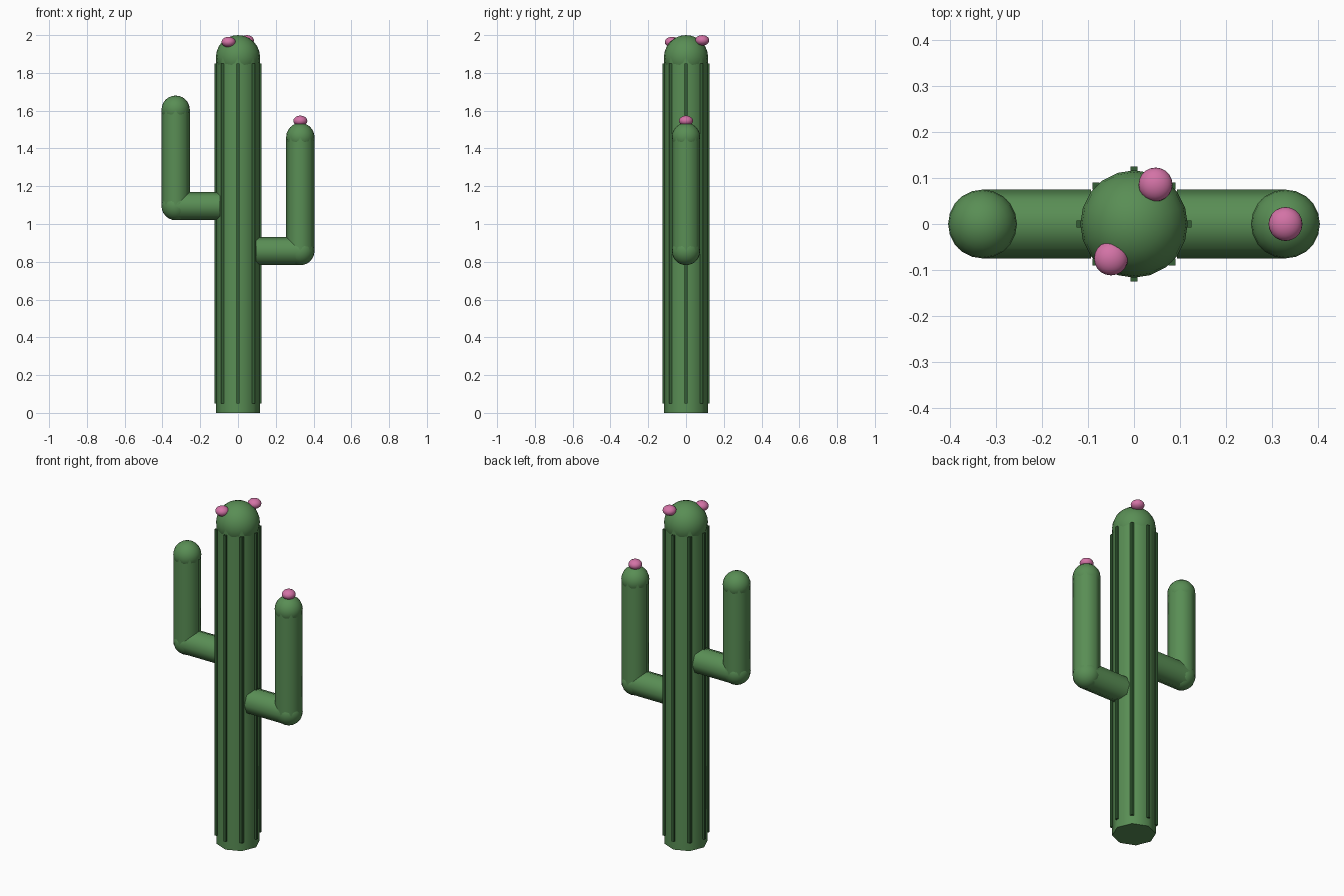
import bpy
import math
from mathutils import Vector

cube = bpy.data.objects.get("Cube")
if cube:
    bpy.data.objects.remove(cube, do_unlink=True)


def make_material(name, rgb):
    mat = bpy.data.materials.new(name)
    mat.use_nodes = True
    colour = (*rgb, 1)
    mat.diffuse_color = colour
    mat.node_tree.nodes["Principled BSDF"].inputs["Base Color"].default_value = colour
    return mat


GREEN = make_material("cactus green", (0.10, 0.27, 0.09))
DARK = make_material("dark rib green", (0.035, 0.11, 0.035))
PINK = make_material("blossom pink", (0.65, 0.17, 0.38))

TRUNK_R, ARM_R, ARM_X = 0.117, 0.075, 0.33
DOME_Z = 2 - TRUNK_R


def finish(name, mat, smooth=True):
    obj = bpy.context.object
    obj.name = name
    obj.data.materials.append(mat)
    if smooth:
        bpy.ops.object.shade_smooth_by_angle(angle=math.radians(50))
    return obj


def tube(name, start, end, radius):
    """Eight-sided cylinder between two points."""
    start, end = Vector(start), Vector(end)
    axis = end - start
    bpy.ops.mesh.primitive_cylinder_add(
        vertices=8, radius=radius, depth=axis.length, location=(start + end) / 2,
        rotation=axis.to_track_quat("Z", "Y").to_euler())
    return finish(name, GREEN)


def ball(name, centre, radius, mat, flatten=1):
    bpy.ops.mesh.primitive_uv_sphere_add(
        segments=20, ring_count=12, radius=radius, location=centre)
    bpy.context.object.scale.z = flatten
    return finish(name, mat)


# Trunk with a rounded top
tube("trunk", (0, 0, 0), (0, 0, DOME_Z), TRUNK_R)
ball("trunk_dome", (0, 0, DOME_Z), TRUNK_R, GREEN)

# Raised ribs along the trunk corners
for i in range(8):
    a = i * math.tau / 8
    bpy.ops.mesh.primitive_cube_add(
        size=1, location=(TRUNK_R * math.cos(a), TRUNK_R * math.sin(a), 0.95))
    bpy.context.object.scale = (0.016, 0.016, 1.8)
    finish(f"rib_{i + 1}", DARK, smooth=False)

# Bent arms: branch, elbow, upright and rounded tip
for side, s, low, high in (("left", 1, 0.857, 1.46), ("right", -1, 1.095, 1.605)):
    elbow = (s * ARM_X, 0, low)
    tip = (s * ARM_X, 0, high)
    tube(f"{side}_arm_branch", (s * 0.094, 0, low), elbow, ARM_R)
    ball(f"{side}_arm_elbow", elbow, ARM_R, GREEN)
    tube(f"{side}_arm_upright", elbow, tip, ARM_R)
    ball(f"{side}_arm_tip", tip, ARM_R, GREEN)

# Blossoms
for name, centre in (("left_arm_blossom", (ARM_X, 0, 1.546)),
                     ("back_blossom", (0.047, 0.086, 1.972)),
                     ("front_blossom", (-0.05, -0.075, 1.963))):
    ball(name, centre, 0.037, PINK, flatten=0.75)
